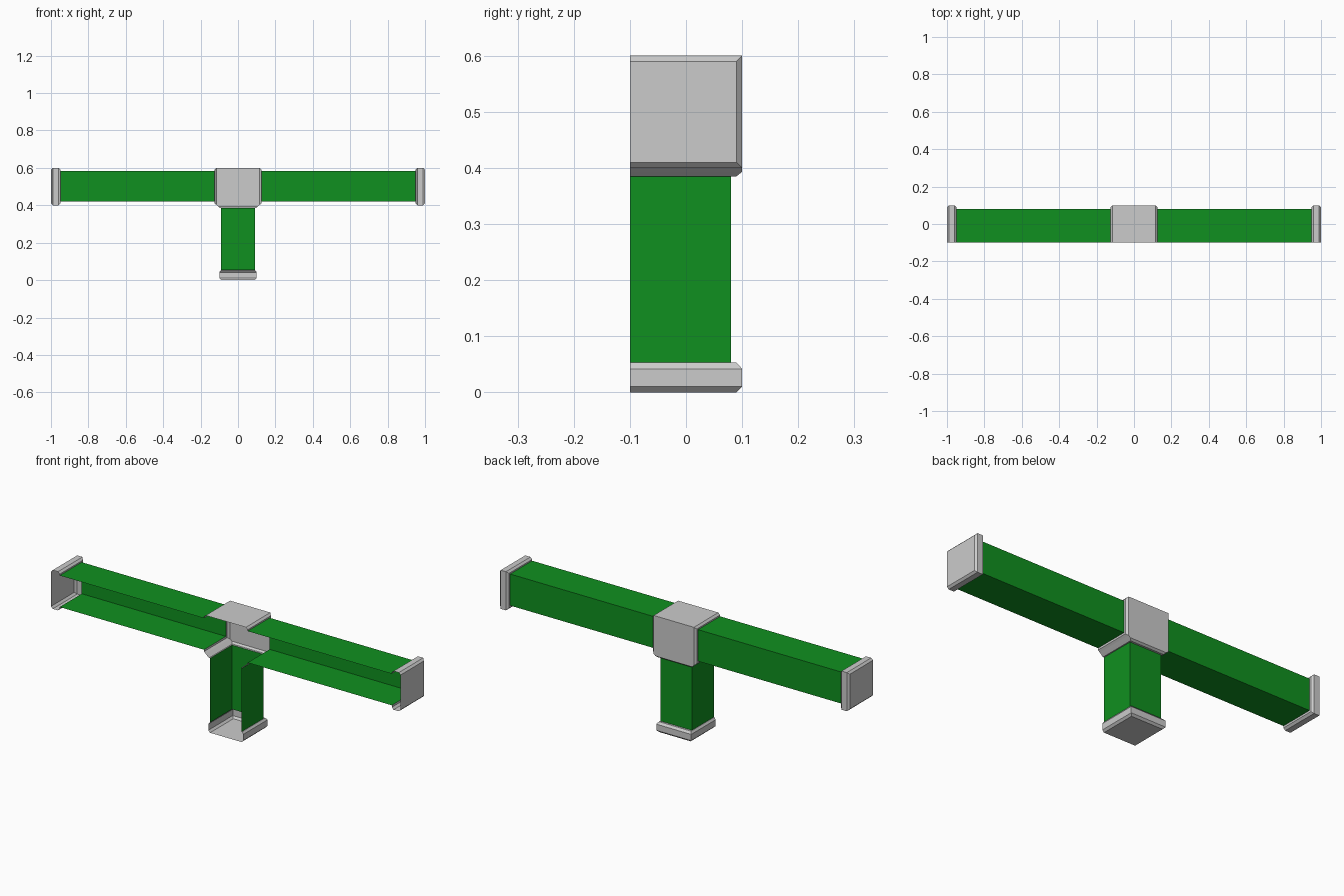
import bpy, bmesh
from mathutils import Vector

if "Cube" in bpy.data.objects:
    bpy.data.objects.remove(bpy.data.objects["Cube"])

FRONT = -0.1  # every part is an open-fronted sheet channel

green = bpy.data.materials.new("green_paint")
green.diffuse_color = (0.005, 0.28, 0.014, 1)
green.use_nodes = True
green.node_tree.nodes["Principled BSDF"].inputs["Base Color"].default_value = green.diffuse_color


def section(bm, axis, pos, lo, hi, back):
    """U-shaped cross-section open at the front, across the x or z axis."""
    pts = [(lo, FRONT), (lo, back), (hi, back), (hi, FRONT)]
    return [bm.verts.new((pos, y, s) if axis == 'x' else (s, y, pos)) for s, y in pts]


def loft(bm, axis, sections, closed_start=False):
    rings = [section(bm, axis, *s) for s in sections]
    for a, b in zip(rings, rings[1:]):
        for i in range(3):
            bm.faces.new((a[i], a[i + 1], b[i + 1], b[i]))
    if closed_start:
        bm.faces.new(rings[0])


def finish(bm, name, inside, mat=None):
    """Weld, face all sheets outward from an inside point, make the object."""
    bmesh.ops.remove_doubles(bm, verts=bm.verts, dist=1e-5)
    bm.normal_update()
    for f in bm.faces:
        if f.normal.dot(f.calc_center_median() - Vector(inside)) < 0:
            f.normal_flip()
    me = bpy.data.meshes.new(name)
    bm.to_mesh(me)
    bm.free()
    if mat:
        me.materials.append(mat)
    ob = bpy.data.objects.new(name, me)
    bpy.context.collection.objects.link(ob)


def channel(name, axis, sections, inside, closed=False, mat=None):
    bm = bmesh.new()
    loft(bm, axis, sections, closed)
    finish(bm, name, inside, mat)


# Horizontal arms and their chamfered end caps
for side, s in (("left", -1), ("right", 1)):
    channel(side + "_arm", 'x',
            [(s * 0.125, 0.42, 0.583, 0.08), (s * 0.95, 0.42, 0.583, 0.08)],
            (s * 0.5, 0, 0.5), mat=green)
    channel(side + "_end_cap", 'x',
            [(s * 1.0, 0.41, 0.59, 0.09), (s * 0.99, 0.40, 0.60, 0.1),
             (s * 0.96, 0.40, 0.60, 0.1), (s * 0.95, 0.41, 0.59, 0.09),
             (s * 0.95, 0.42, 0.583, 0.08)],
            (s * 0.975, 0, 0.5), closed=True)

# Vertical stem and its foot cap
channel("stem", 'z', [(0.053, -0.09, 0.09, 0.08), (0.385, -0.09, 0.09, 0.08)],
        (0, 0, 0.2), mat=green)
channel("foot_cap", 'z',
        [(0.0, -0.09, 0.09, 0.09), (0.01, -0.1, 0.1, 0.1),
         (0.042, -0.1, 0.1, 0.1), (0.053, -0.092, 0.092, 0.09),
         (0.053, -0.09, 0.09, 0.08)],
        (0, 0, 0.025), closed=True)

# Junction hub: three chamfered mouths joined by top, back and corner walls
bm = bmesh.new()
for s in (-1, 1):
    loft(bm, 'x', [(s * 0.115, 0.402, 0.60, 0.1), (s * 0.125, 0.41, 0.59, 0.09),
                   (s * 0.125, 0.42, 0.583, 0.08)])
loft(bm, 'z', [(0.393, -0.105, 0.105, 0.1), (0.385, -0.096, 0.096, 0.09),
               (0.385, -0.09, 0.09, 0.08)])
outline = [(0.115, 0.60), (0.115, 0.402), (0.105, 0.393)]
for s in (-1, 1):
    (xa, za), (xb, zb) = outline[1:]
    bm.faces.new([bm.verts.new(v) for v in
                  ((s * xa, FRONT, za), (s * xa, 0.1, za), (s * xb, 0.1, zb), (s * xb, FRONT, zb))])
bm.faces.new([bm.verts.new(v) for v in
              ((-0.115, FRONT, 0.6), (0.115, FRONT, 0.6), (0.115, 0.1, 0.6), (-0.115, 0.1, 0.6))])
back = outline + [(-x, z) for x, z in reversed(outline)]
bm.faces.new([bm.verts.new((x, 0.1, z)) for x, z in back])
finish(bm, "junction_hub", (0, 0, 0.5))
